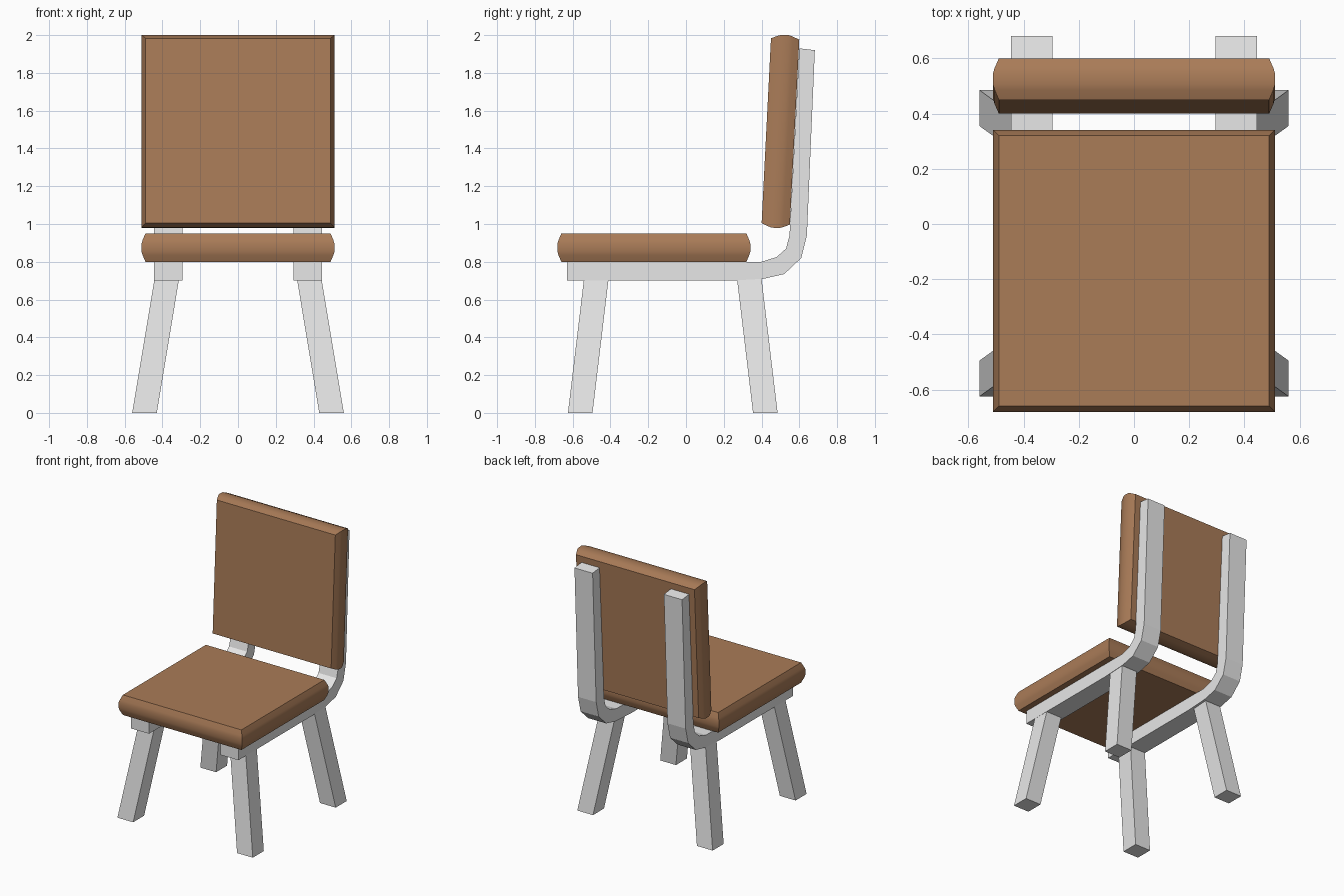
import bpy, bmesh, math
from mathutils import Matrix, Vector

cube = bpy.data.objects.get("Cube")
if cube:
    bpy.data.objects.remove(cube, do_unlink=True)


def material(name, rgb):
    m = bpy.data.materials.new(name)
    m.use_nodes = True
    m.diffuse_color = (*rgb, 1)
    m.node_tree.nodes["Principled BSDF"].inputs["Base Color"].default_value = (*rgb, 1)
    return m


BROWN = material("brown_leather", (0.40, 0.20, 0.097))
GREY = material("light_grey_metal", (0.8, 0.8, 0.8))


def add_object(name, bm, mat):
    bmesh.ops.recalc_face_normals(bm, faces=bm.faces)
    mesh = bpy.data.meshes.new(name)
    bm.to_mesh(mesh)
    bm.free()
    mesh.materials.append(mat)
    obj = bpy.data.objects.new(name, mesh)
    bpy.context.collection.objects.link(obj)
    return obj


def loft(bm, rings):
    """Skin a list of equal-length point rings and cap both ends."""
    rows = [[bm.verts.new(p) for p in ring] for ring in rings]
    n = len(rows[0])
    for a, b in zip(rows, rows[1:]):
        for i in range(n):
            j = (i + 1) % n
            bm.faces.new((a[i], a[j], b[j], b[i]))
    bm.faces.new(rows[0])
    bm.faces.new(rows[-1])


def square(cx, cy, z, r):
    return [(cx + sx * r, cy + sy * r, z) for sx, sy in ((-1, -1), (1, -1), (1, 1), (-1, 1))]


def cushion(name, location, tilt):
    # Square pad with bulging sides: half width at each height
    profile = [(0.49, -0.075), (0.505, -0.04), (0.511, -0.02),
               (0.511, 0.02), (0.505, 0.04), (0.49, 0.075)]
    bm = bmesh.new()
    loft(bm, [square(0, 0, z, r) for r, z in profile])
    bm.transform(Matrix.Translation(location) @ Matrix.Rotation(tilt, 4, "X"))
    obj = add_object(name, bm, BROWN)
    bpy.ops.object.select_all(action="DESELECT")
    obj.select_set(True)
    bpy.context.view_layer.objects.active = obj
    bpy.ops.object.shade_smooth_by_angle(angle=math.radians(40))


cushion("seat_cushion", Vector((0, -0.17, 0.875)), 0)
cushion("back_cushion", Vector((0, 0.5, 1.49)), math.radians(87.1))

# Bent rail side outline as (lower, upper) pairs of y, z points
RAIL = [((-0.63, 0.70), (-0.63, 0.80)),
        ((0.23, 0.70), (0.23, 0.80)),
        ((0.41, 0.71), (0.40, 0.80)),
        ((0.52, 0.735), (0.48, 0.825)),
        ((0.61, 0.82), (0.53, 0.87)),
        ((0.64, 0.94), (0.548, 0.94)),
        ((0.682, 1.92), (0.60, 1.93))]

for side, sx in (("left", 1), ("right", -1)):
    bm = bmesh.new()
    x0, x1 = 0.295 * sx, 0.445 * sx
    loft(bm, [[(x0, *lo), (x1, *lo), (x1, *up), (x0, *up)] for lo, up in RAIL])
    add_object(f"{side}_rail", bm, GREY)

    # Splayed legs, each leaning outward from the rail
    for end, foot_y, top_y in (("front", -0.56, -0.475), ("rear", 0.42, 0.335)):
        bm = bmesh.new()
        loft(bm, [square(0.495 * sx, foot_y, 0, 0.065), square(0.377 * sx, top_y, 0.71, 0.065)])
        add_object(f"{side}_{end}_leg", bm, GREY)
